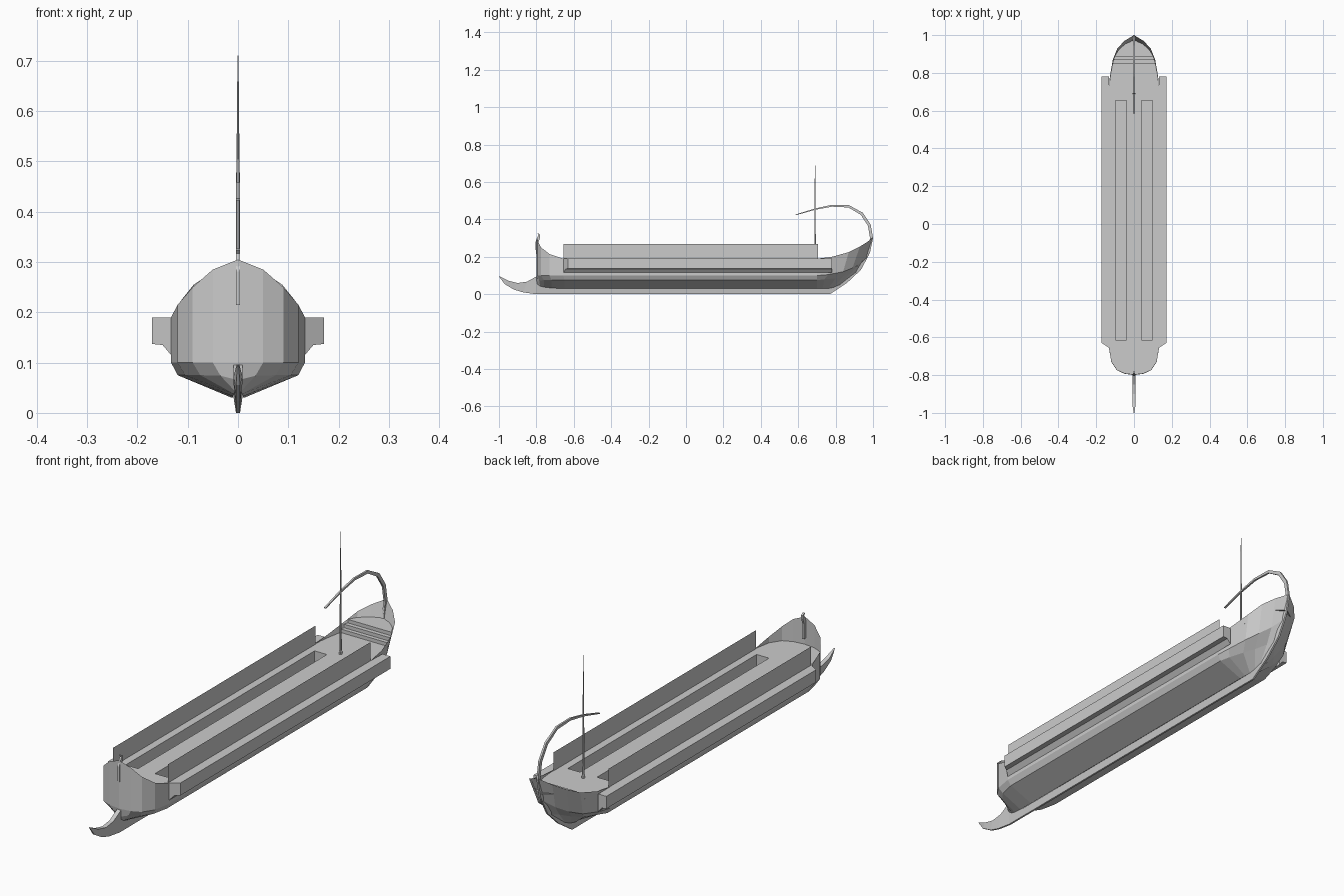
import bpy, bmesh, math
from mathutils import Vector

if "Cube" in bpy.data.objects:
    bpy.data.objects.remove(bpy.data.objects["Cube"])


def make(name, verts, faces):
    me = bpy.data.meshes.new(name)
    bm = bmesh.new()
    vs = [bm.verts.new(v) for v in verts]
    for f in faces:
        bm.faces.new([vs[i] for i in f])
    bmesh.ops.remove_doubles(bm, verts=bm.verts, dist=0.0004)
    bmesh.ops.recalc_face_normals(bm, faces=bm.faces)
    bm.to_mesh(me)
    bm.free()
    ob = bpy.data.objects.new(name, me)
    bpy.context.collection.objects.link(ob)
    return ob


def loft(name, rings, closed=False, caps=False):
    n = len(rings[0])
    verts = [p for r in rings for p in r]
    faces = []
    for i in range(len(rings) - 1):
        for j in range(n if closed else n - 1):
            k = (j + 1) % n
            faces.append((i*n+j, i*n+k, (i+1)*n+k, (i+1)*n+j))
    if caps:
        faces += [tuple(range(n)), tuple(range(len(verts) - n, len(verts)))]
    return make(name, verts, faces)


def mirror(ob):
    m = ob.modifiers.new("mirror", 'MIRROR')
    m.use_clip = True
    m.merge_threshold = 0.0004
    return ob


def slab(name, outline, z):
    # flat symmetric sheet from a right-hand outline (x, y)
    pts = [(x, y, z) for x, y in outline]
    pts += [(-x, y, z) for x, y in reversed(outline) if x > 0.0005]
    return make(name, pts, [tuple(range(len(pts)))])


# Hull: longitudinal lines, bow to stern
sheer = [(0, -.8, .305), (.05, -.793, .285), (.09, -.775, .25), (.12, -.73, .215), (.133, -.655, .19),
         (.133, .70, .19), (.128, .78, .2), (.112, .87, .225), (.088, .93, .255), (.05, .97, .28), (0, 1.0, .305)]
water = [(x, y, .1) for x, y, z in sheer[:6]]
water += [(.124, .76, .105), (.102, .84, .12), (.072, .89, .14), (.036, .93, .165), (0, .97, .2)]
chine = [(0, -.8, .065), (.035, -.785, .074), (.075, -.76, .075), (.105, -.72, .075), (.12, -.65, .075),
         (.12, .70, .075), (.105, .74, .08), (.08, .80, .085), (.05, .84, .095), (.02, .88, .11), (0, .92, .12)]
garboard = [(0, -.8, .05), (.006, -.78, .043), (.008, -.76, .038), (.01, -.72, .033), (.012, -.65, .03),
            (.012, .70, .03), (.012, .73, .03), (.011, .76, .03), (.009, .79, .037), (.006, .82, .05), (0, .85, .06)]
half = loft("hull", [garboard, chine, water, sheer])
mirror(half)

# Keel with ram and sternpost: side profile, bottom edge narrower
bottom = [(-1, .095), (-.97, .055), (-.92, .025), (-.87, .01), (-.8, 0), (.77, 0), (.86, .06), (.935, .13), (.978, .21), (1, .3)]
top = [(-.998, .096), (-.95, .072), (-.9, .06), (-.85, .067), (-.8, .095), (-.7, .032), (.73, .032), (.83, .06), (.9, .13), (.96, .21), (.99, .3)]
top = top[:7] + top[8:]
rings = []
for (y0, z0), (y1, z1) in zip(bottom, top):
    rings.append([(-.004, y0, z0), (.004, y0, z0), (.009, y1, z1), (-.009, y1, z1)])
rings[0] = [(x * .3, y, z) for x, y, z in rings[0]]
rings[-1] = [(x * .5, y, z) for x, y, z in rings[-1]]
loft("keel_and_ram", rings, True, True)

# Outriggers along both sides
sec = [(.133, .115), (.15, .135), (.171, .137), (.171, .19), (.133, .19)]
front = [(x, -.655 + (x - .133) * .65, z) for x, z in sec]
mirror(loft("outrigger", [front, [(x, .78, z) for x, z in sec]], True, True))

# Deck with two long slots
D = .189
slab("foredeck", [(0, -.798), (.05, -.792), (.09, -.774), (.12, -.729), (.133, -.655), (.133, -.615)], D)
slab("afterdeck", [(0, .655), (.133, .655), (.133, .72), (.126, .78), (.113, .85)], D)
slab("centre_deck", [(.04, -.615), (.04, .655)], D)
mirror(make("side_deck", [(.098, -.615, D), (.133, -.615, D), (.133, .655, D), (.098, .655, D)], [(0, 1, 2, 3)]))
F = .12
rim = [(.04, -.615), (.098, -.615), (.098, .655), (.04, .655)]
mirror(make("rowing_well", [(x, y, z) for z in (D, F) for x, y in rim],
            [(0, 1, 5, 4), (1, 2, 6, 5), (2, 3, 7, 6), (3, 0, 4, 7), (4, 5, 6, 7)]))

# Steps up to the stern deck
steps = [(.85, .204), (.867, .219), (.885, .234)]
z0 = D
for i, (y, z) in enumerate(steps):
    w = .113 - .005 * i
    make("step_riser", [(-w, y, z0), (w, y, z0), (w, y, z), (-w, y, z)], [(0, 1, 2, 3)])
    if i < 2:
        slab("step_tread", [(w, y), (w - .005, steps[i+1][0])], z)
    z0 = z
slab("stern_deck", [(.104, .885), (.083, .92), (.044, .955), (0, .987)], z0)

# Side screens: thin sheets standing on the deck
mirror(make("side_screen", [(.13, -.655, D), (.13, .705, D), (.13, .705, .268), (.13, -.655, .268)], [(0, 1, 2, 3)]))


def ribbon(name, path, w, t):
    # tapered four-sided strip along a path in the centre plane
    rings = []
    for i, (y, z) in enumerate(path):
        a = Vector(path[max(i - 1, 0)])
        b = Vector(path[min(i + 1, len(path) - 1)])
        d = (b - a).normalized()
        s = t * (1 - .75 * max(0, i / (len(path) - 1) - .4) / .6)
        ny, nz = -d.y * s, d.x * s
        rings.append([(-w, y - ny, z - nz), (w, y - ny, z - nz), (w, y + ny, z + nz), (-w, y + ny, z + nz)])
    return loft(name, rings, True, True)


# Curved stern ornament and bow post
ribbon("stern_ornament", [(.975, .22), (.992, .3), (.98, .37), (.94, .43), (.87, .47), (.78, .473),
                          (.69, .455), (.585, .424)], .004, .008)
ribbon("bow_post", [(-.795, .215), (-.796, .28), (-.787, .305), (-.784, .318), (-.793, .325)], .004, .008)

# Mast
mast = []
for z, r in [(.189, .007), (.2, .007), (.205, .005), (.45, .0035), (.71, .001)]:
    mast.append([(r * math.cos(k * math.pi / 3), .69 + r * math.sin(k * math.pi / 3), z) for k in range(6)])
loft("mast", mast, True, True)
